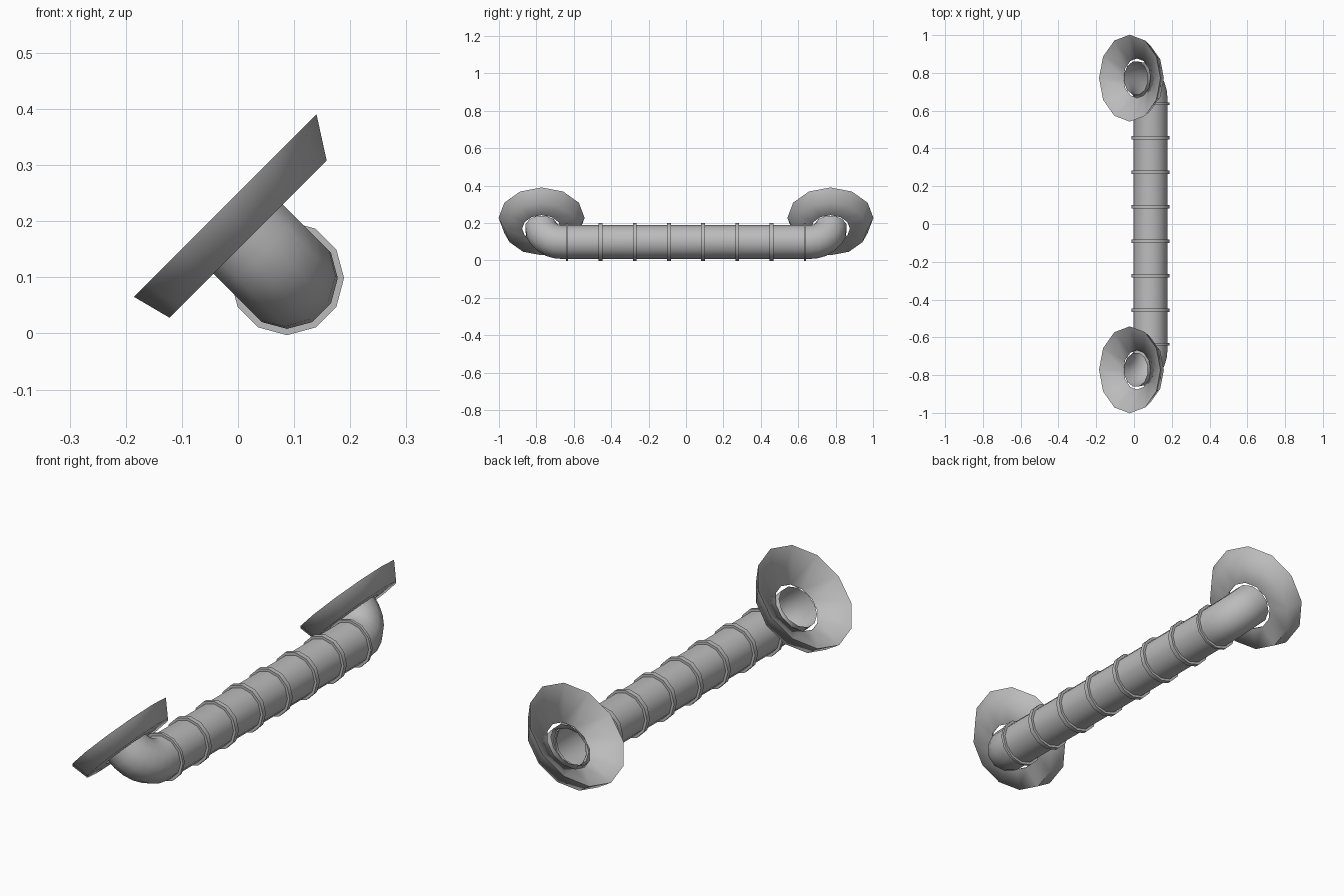
import bpy, bmesh, math
from mathutils import Vector

cube = bpy.data.objects.get("Cube")
if cube:
    bpy.data.objects.remove(cube, do_unlink=True)

steel = bpy.data.materials.new("brushed grey metal")
steel.use_nodes = True
GREY = (0.5, 0.5, 0.5, 1)
steel.diffuse_color = GREY
steel.node_tree.nodes["Principled BSDF"].inputs["Base Color"].default_value = GREY

SIDES = 12
ACROSS = Vector((1, 0, 1)).normalized()    # up along the sloping mounting plane
OUT = Vector((1, 0, -1)).normalized()      # away from the mounting plane
ALONG = Vector((0, 1, 0))
RAIL_T, RAIL_D = 0.1315, -0.008            # rail axis in the ACROSS / OUT frame
PIPE_R, BEND_R = 0.0905, 0.11
END_Y = 0.772


def point(t, y, d):
    return ACROSS * t + ALONG * y + OUT * d


def loft(name, rings, phase, closed=False, angle=40):
    """Skin a list of (centre, radius, side axis) rings into one object."""
    bm = bmesh.new()
    loops = []
    for centre, radius, side in rings:
        loop = []
        for i in range(SIDES):
            a = 2 * math.pi * (i + phase) / SIDES
            loop.append(bm.verts.new(
                centre + (ACROSS * math.cos(a) + side * math.sin(a)) * radius))
        loops.append(loop)
    pairs = list(zip(loops, loops[1:]))
    if closed:
        pairs.append((loops[-1], loops[0]))
    for a, b in pairs:
        for i in range(SIDES):
            j = (i + 1) % SIDES
            bm.faces.new((a[i], a[j], b[j], b[i]))
    bmesh.ops.recalc_face_normals(bm, faces=bm.faces)
    mesh = bpy.data.meshes.new(name)
    bm.to_mesh(mesh)
    bm.free()
    mesh.materials.append(steel)
    obj = bpy.data.objects.new(name, mesh)
    bpy.context.collection.objects.link(obj)
    bpy.ops.object.select_all(action="DESELECT")
    obj.select_set(True)
    bpy.context.view_layer.objects.active = obj
    bpy.ops.object.shade_smooth_by_angle(angle=math.radians(angle))
    return obj


# Hollow rail with a quarter bend at each end
half = []
for k in range(7):
    a = math.pi / 2 * k / 6
    half.append((END_Y - BEND_R + BEND_R * math.sin(a),
                 RAIL_D - BEND_R * (1 - math.cos(a)), a))
rail = [(point(RAIL_T, -y, d), PIPE_R, OUT * math.cos(a) - ALONG * math.sin(a))
        for y, d, a in reversed(half)]
rail += [(point(RAIL_T, y, d), PIPE_R, OUT * math.cos(a) + ALONG * math.sin(a))
         for y, d, a in half]
loft("rail", rail, 0.5)

# Raised grip bands
for n, (y, width) in enumerate([(0.091, 0.02), (0.274, 0.02), (0.457, 0.02), (0.636, 0.012)]):
    for s, label in ((1, "back"), (-1, "front")):
        band = [(point(RAIL_T, s * y + dy, RAIL_D), r, OUT)
                for dy, r in ((-width / 2, 0.085), (-width / 2, 0.1017),
                              (width / 2, 0.1017), (width / 2, 0.085))]
        loft(f"{label}_grip_band_{n + 1}", band, 0.5, closed=True)

# Dished mounting flanges: rim, hole edge, underside
for s, label in ((1, "back"), (-1, "front")):
    profile = ((0.23, -0.177, 0.0135), (0.105, -0.112, 0),
               (0.105, -0.106, 0), (0.198, -0.106, 0))
    rings = [(point(RAIL_T + shift, s * END_Y, d), r, ALONG)
             for r, d, shift in profile]
    loft(f"{label}_mounting_flange", rings, 0, closed=True, angle=75)
